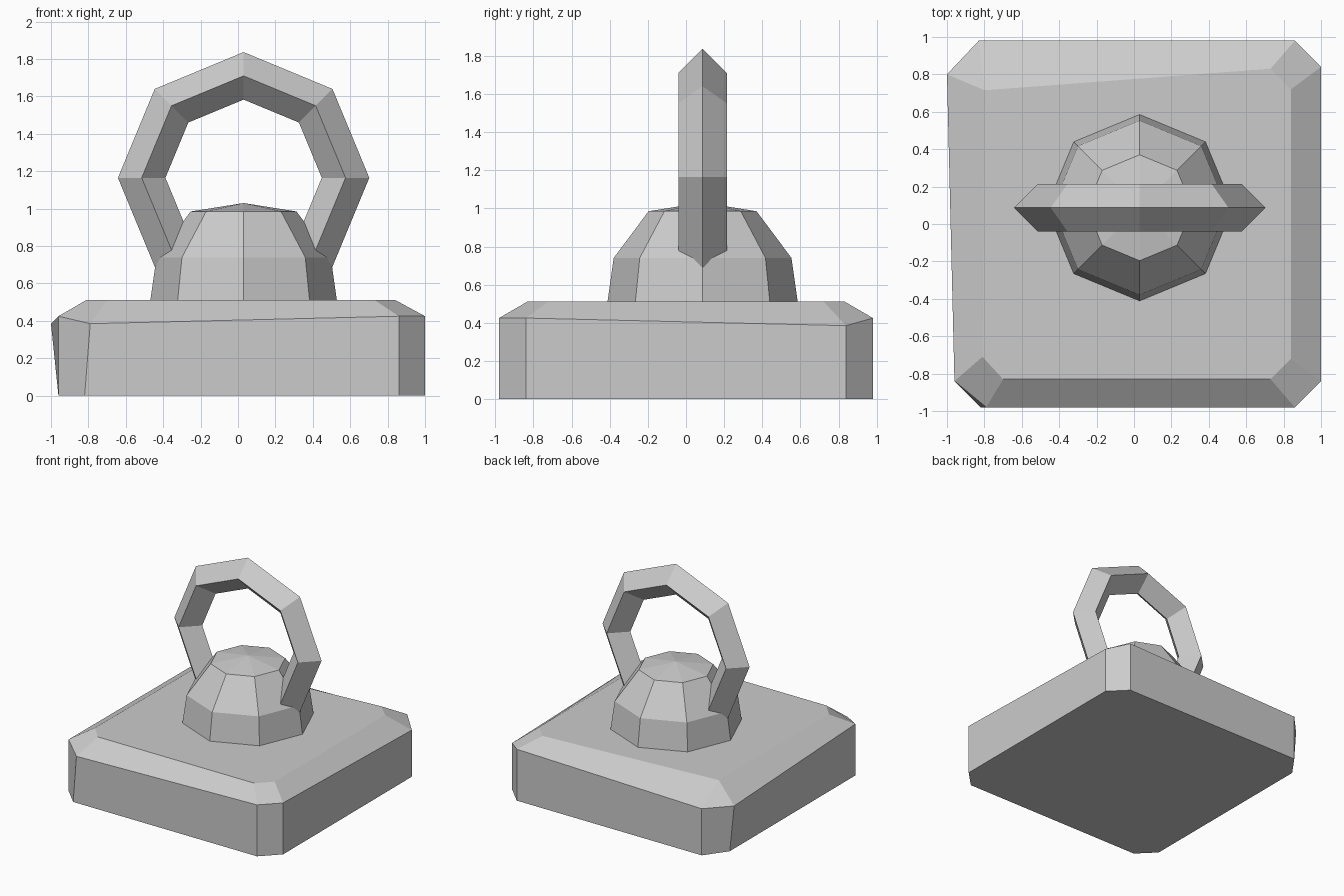
import bpy, bmesh
from math import cos, sin, tau

if "Cube" in bpy.data.objects:
    bpy.data.objects.remove(bpy.data.objects["Cube"])

CX, CY = 0.03, 0.087


def make_object(name, bm):
    bmesh.ops.recalc_face_normals(bm, faces=bm.faces[:])
    mesh = bpy.data.meshes.new(name)
    bm.to_mesh(mesh)
    bm.free()
    obj = bpy.data.objects.new(name, mesh)
    bpy.context.collection.objects.link(obj)
    return obj


def bridge(bm, a, b):
    n = len(a)
    for i in range(n):
        j = (i + 1) % n
        bm.faces.new((a[i], a[j], b[j], b[i]))


def loft(name, rings, close=False):
    bm = bmesh.new()
    loops = [[bm.verts.new(p) for p in ring] for ring in rings]
    for a, b in zip(loops, loops[1:]):
        bridge(bm, a, b)
    if close:
        bridge(bm, loops[-1], loops[0])
    else:
        bm.faces.new(loops[0])
        bm.faces.new(loops[-1])
    bmesh.ops.remove_doubles(bm, verts=bm.verts[:], dist=0.0005)
    return make_object(name, bm)


# Slightly uneven base block with chamfered corners and top edge
shoulder = [(-0.79, -0.98, 0.385), (0.86, -0.98, 0.425),
            (1, -0.84, 0.425), (1, 0.84, 0.385),
            (0.86, 0.98, 0.425), (-0.83, 0.98, 0.385),
            (-1, 0.80, 0.385), (-0.96, -0.84, 0.425)]
bottom = [(max(x, -0.96), y, 0) for x, y, z in shoulder]
bottom[0] = (-0.82, -0.98, 0)
top = [(x, y, 0.512) for x, y in
       [(-0.70, -0.83), (0.73, -0.83), (0.84, -0.72), (0.84, 0.72),
        (0.73, 0.83), (-0.80, 0.715), (-0.80, 0.715), (-0.81, -0.71)]]
loft("base_block", [bottom, shoulder, top])

# Eight-sided dome with a shallow pointed cap
dome_profile = [(0.50, 0.50), (0.466, 0.74), (0.283, 0.985), (0, 1.03)]
loft("dome", [[(CX + r * cos(tau * i / 8), CY + r * sin(tau * i / 8), z)
               for i in range(8)] for r, z in dome_profile])

# Upright eight-segment ring with a diamond cross-section
R, T = 0.545, 0.127
section = [(R + T, 0), (R, T), (R - T, 0), (R, -T)]
loft("ring_handle", [[(CX + r * cos(tau * i / 8), CY + y, 1.165 + r * sin(tau * i / 8))
                      for r, y in section] for i in range(8)], close=True)
